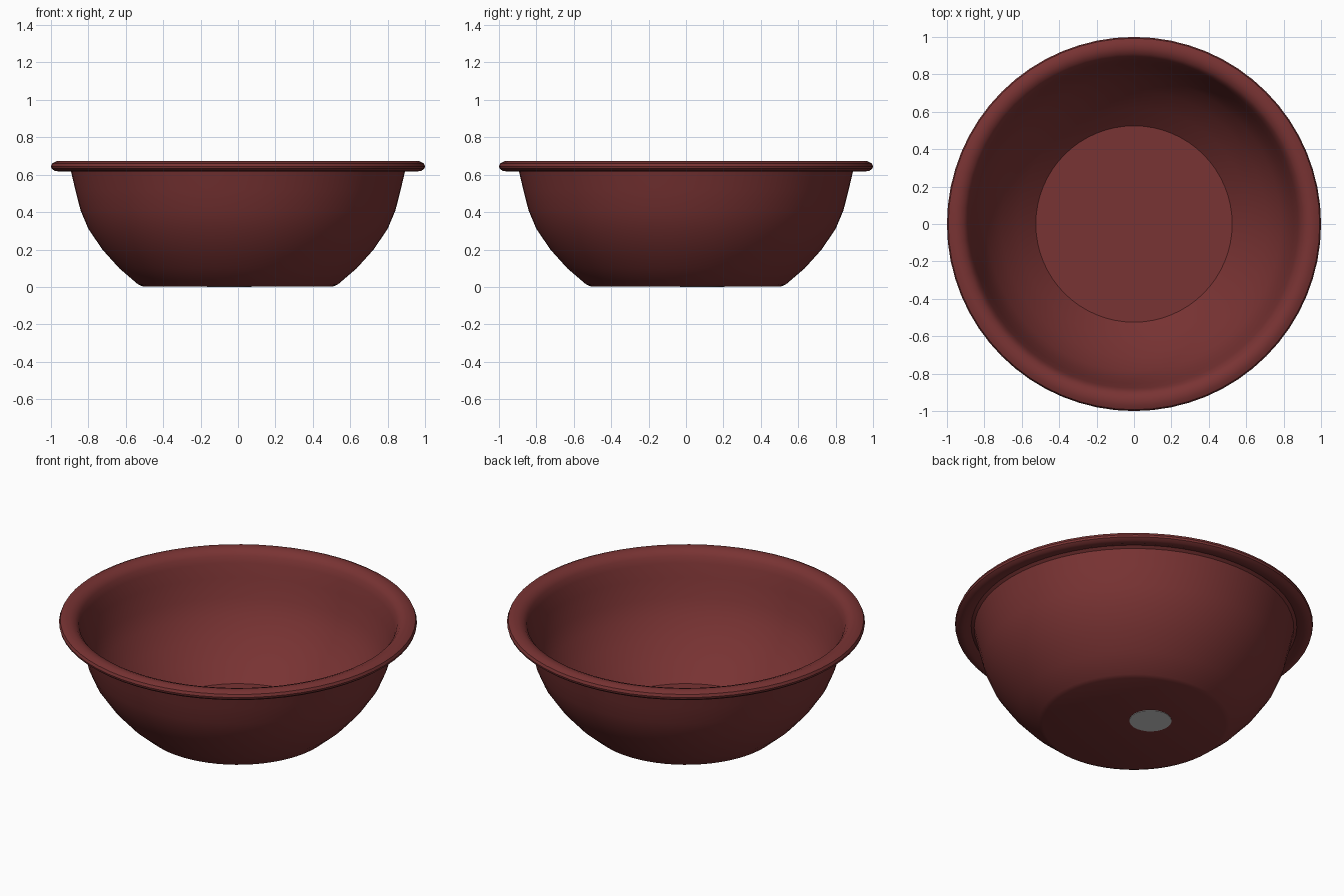
import bpy, bmesh, math
from mathutils import Matrix

if "Cube" in bpy.data.objects:
    bpy.data.objects.remove(bpy.data.objects["Cube"])


def material(name, rgb):
    m = bpy.data.materials.new(name)
    m.diffuse_color = (*rgb, 1)
    m.use_nodes = True
    m.node_tree.nodes["Principled BSDF"].inputs["Base Color"].default_value = m.diffuse_color
    return m


def lathe(name, profile, mat, steps=64, angle=35):
    """Spin an (r, z) profile round the z axis."""
    bm = bmesh.new()
    vs = [bm.verts.new((r, 0, z)) for r, z in profile]
    es = [bm.edges.new(p) for p in zip(vs, vs[1:])]
    bmesh.ops.spin(bm, geom=vs + es, cent=(0, 0, 0), axis=(0, 0, 1),
                   angle=math.tau, steps=steps, use_duplicate=False)
    bmesh.ops.remove_doubles(bm, verts=bm.verts, dist=0.0002)
    bmesh.ops.recalc_face_normals(bm, faces=bm.faces)
    return finish(name, bm, mat, angle)


def finish(name, bm, mat, angle=35):
    me = bpy.data.meshes.new(name)
    bm.to_mesh(me)
    bm.free()
    me.materials.append(mat)
    ob = bpy.data.objects.new(name, me)
    bpy.context.collection.objects.link(ob)
    bpy.ops.object.select_all(action='DESELECT')
    ob.select_set(True)
    bpy.context.view_layer.objects.active = ob
    bpy.ops.object.shade_smooth_by_angle(angle=math.radians(angle))
    return ob


red = material("dark red", (0.19, 0.033, 0.033))
grey = material("light grey", (0.59, 0.59, 0.59))

# Bowl: outer wall, rolled lip, then thin inner wall and floor
outer = [(0, 0.003), (0.51, 0.003), (0.535, 0.014), (0.635, 0.1), (0.725, 0.2),
         (0.80, 0.31), (0.842, 0.41), (0.87, 0.52), (0.893, 0.618)]
lip = [(0.91, 0.63), (0.95, 0.617), (0.98, 0.62), (0.997, 0.633), (1.0, 0.645),
       (0.993, 0.661), (0.97, 0.672), (0.94, 0.673), (0.91, 0.662), (0.89, 0.638)]
inner = [(0.877, 0.60), (0.855, 0.52), (0.827, 0.41), (0.785, 0.315),
         (0.71, 0.207), (0.62, 0.108), (0.525, 0.02), (0, 0.02)]
lathe("bowl", outer + lip + inner, red)

# Small grey disc under the base, slightly off centre
bm = bmesh.new()
bmesh.ops.create_cone(bm, cap_ends=True, segments=24, radius1=0.118, radius2=0.118,
                      depth=0.004, matrix=Matrix.Translation((-0.047, 0.087, 0.002)))
finish("base_disc", bm, grey)
